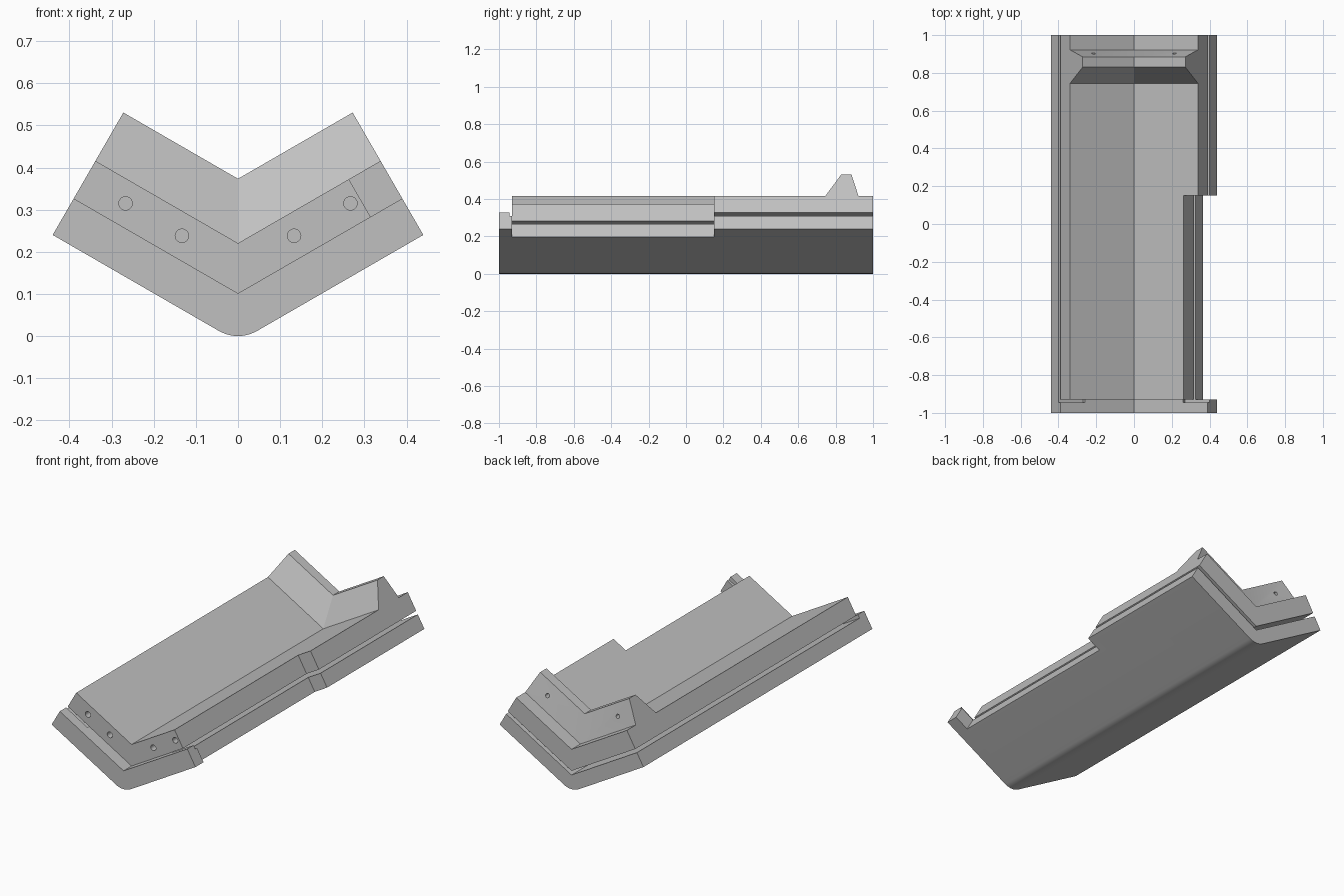
import bpy, bmesh, math
from mathutils import Matrix, Vector

if "Cube" in bpy.data.objects:
    bpy.data.objects.remove(bpy.data.objects["Cube"], do_unlink=True)

TILT = math.radians(30)
C, S = math.cos(TILT), math.sin(TILT)
BASE = -0.014          # height of the unrounded keel line
END = 0.508            # arm length along the slope
NOTCH_END = 0.421      # shortened arm length inside the notch
SKIN, GAP, TOP, RIDGE = 0.08, 0.10, 0.203, 0.3355

grey = bpy.data.materials.new("plain grey")
grey.use_nodes = True
colour = (0.53, 0.53, 0.53, 1)
grey.diffuse_color = colour
grey.node_tree.nodes["Principled BSDF"].inputs["Base Color"].default_value = colour


def arm(s, n, side=1):
    """Point on an arm: s along the slope, n away from its underside."""
    return (side * (s * C - n * S), BASE + s * S + n * C)


def section(low, high, end):
    """Chevron cross-section between two offsets, keel rounded at offset zero."""
    if low == 0:
        r = -BASE / (1 / C - 1)
        angles = [TILT * (i / 5 - 1) for i in range(11)]
        keel = [(r * math.sin(a), r - r * math.cos(a)) for a in angles]
    else:
        keel = [(0, BASE + low / C)]
    return ([arm(end, low, -1)] + keel + [arm(end, low), arm(end, high),
            (0, BASE + high / C), arm(end, high, -1)])


def make_object(name, bm):
    bmesh.ops.recalc_face_normals(bm, faces=bm.faces)
    mesh = bpy.data.meshes.new(name)
    bm.to_mesh(mesh)
    bm.free()
    mesh.materials.append(grey)
    ob = bpy.data.objects.new(name, mesh)
    bpy.context.collection.objects.link(ob)
    return ob


def loft(name, low, stations, end=END):
    """Join chevron sections given as (y, upper offset)."""
    bm = bmesh.new()
    rings = [[bm.verts.new((x, y, z)) for x, z in section(low, high, end)]
             for y, high in stations]
    for a, b in zip(rings, rings[1:]):
        for i in range(len(a)):
            j = (i + 1) % len(a)
            bm.faces.new((a[i], a[j], b[j], b[i]))
    bm.faces.new(rings[0])
    bm.faces.new(rings[-1])
    return make_object(name, bm)


def notch_cutter():
    bm = bmesh.new()
    corners = [arm(NOTCH_END, -0.2), arm(0.7, -0.2), arm(0.7, 0.5), arm(NOTCH_END, 0.5)]
    front = [bm.verts.new((x, -0.96, z)) for x, z in corners]
    face = bm.faces.new(front)
    new = bmesh.ops.extrude_face_region(bm, geom=[face])["geom"]
    for v in new:
        if isinstance(v, bmesh.types.BMVert):
            v.co.y = 0.15
    return make_object("notch_cutter", bm)


def drill(x, y, z, radius, depth):
    bm = bmesh.new()
    place = Matrix.Translation(Vector((x, y, z))) @ Matrix.Rotation(math.pi / 2, 4, 'X')
    bmesh.ops.create_cone(bm, cap_ends=True, segments=24, radius1=radius,
                          radius2=radius, depth=depth, matrix=place)
    return make_object("drill", bm)


def cut(ob, cutters):
    bpy.context.view_layer.objects.active = ob
    for cutter in cutters:
        cutter.hide_render = True
        mod = ob.modifiers.new("cut", 'BOOLEAN')
        mod.operation, mod.solver, mod.object = 'DIFFERENCE', 'EXACT', cutter
        bpy.ops.object.modifier_apply(modifier=mod.name)
        bpy.data.objects.remove(cutter, do_unlink=True)


# Lower shell, its front lip and the short step behind the lip
lower_shell = loft("lower_shell", 0, [(-0.93, SKIN), (1, SKIN)])
cut(lower_shell, [notch_cutter()])
front_lip = loft("front_lip", 0, [(-1, GAP), (-0.945, GAP)])
lip_base = loft("lip_base", 0, [(-0.945, SKIN), (-0.93, SKIN)])
lip_step = loft("lip_step", SKIN, [(-0.945, GAP), (-0.93, GAP)], end=0.358)

# Upper slab with the raised ridge near the back
upper_slab = loft("upper_slab", GAP, [(-0.93, TOP), (0.745, TOP), (0.83, RIDGE),
                                      (0.885, RIDGE), (0.922, TOP), (1, TOP)])
holes = []
for side in (-1, 1):
    holes.append(drill(side * 0.267, -0.93, 0.315, 0.016, 0.12))
    holes.append(drill(side * 0.133, -0.93, 0.238, 0.016, 0.12))
    holes.append(drill(side * 0.215, 0.905, 0.423, 0.011, 0.08))
cut(upper_slab, [notch_cutter()] + holes)

# Smooth the rounded keel and holes, keep all other edges sharp
for ob in (lower_shell, front_lip, lip_base, lip_step, upper_slab):
    bpy.ops.object.select_all(action='DESELECT')
    ob.select_set(True)
    bpy.context.view_layer.objects.active = ob
    bpy.ops.object.shade_smooth_by_angle(angle=TILT)
